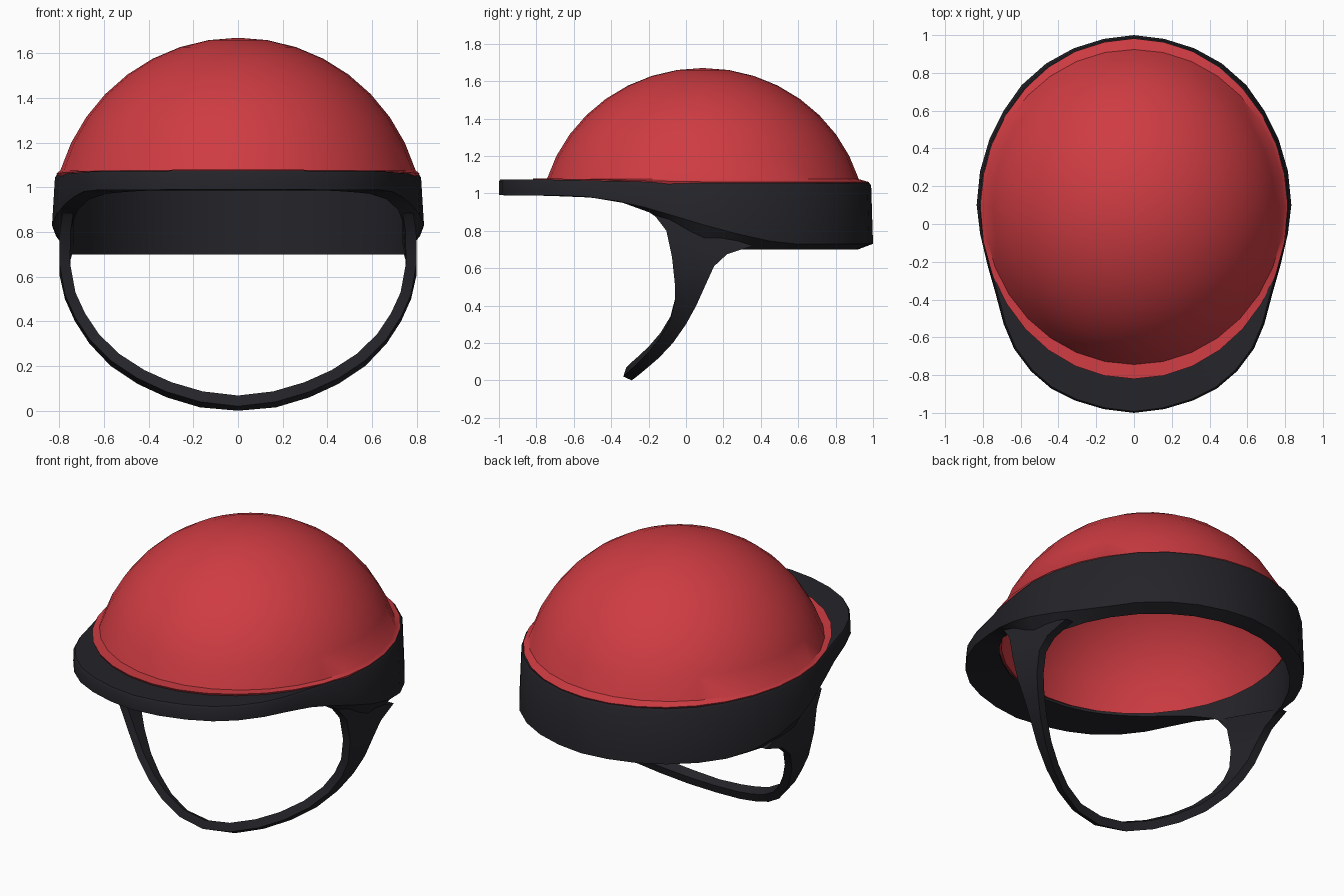
import bpy, bmesh, math
from mathutils import Vector

if "Cube" in bpy.data.objects:
    bpy.data.objects.remove(bpy.data.objects["Cube"])


def material(name, color):
    m = bpy.data.materials.new(name)
    m.diffuse_color = (*color, 1)
    m.use_nodes = True
    m.node_tree.nodes["Principled BSDF"].inputs["Base Color"].default_value = m.diffuse_color
    return m


RED = material("red_shell", (0.62, 0.045, 0.055, 1)[:3])
DARK = material("dark_trim", (0.018, 0.017, 0.022))


def lerp_table(table, y):
    """Piecewise linear lookup."""
    for (a, u), (b, v) in zip(table, table[1:]):
        if y <= b:
            return u + (v - u) * max(0, (y - a) / (b - a))
    return table[-1][1]


def loft(name, rings, mat, closed_u, closed_v, angle=35, cap=False):
    """Skin a list of point rings; u runs across rings, v runs along each ring."""
    bm = bmesh.new()
    vs = [[bm.verts.new(p) for p in r] for r in rings]
    n, k = len(vs), len(vs[0])
    for i in range(n if closed_u else n - 1):
        for j in range(k if closed_v else k - 1):
            a, b = vs[i], vs[(i + 1) % n]
            bm.faces.new((a[j], a[(j + 1) % k], b[(j + 1) % k], b[j]))
    if cap:
        bm.faces.new(vs[0])
        bm.faces.new(vs[-1])
    bmesh.ops.remove_doubles(bm, verts=bm.verts, dist=0.0005)
    bmesh.ops.recalc_face_normals(bm, faces=bm.faces)
    me = bpy.data.meshes.new(name)
    bm.to_mesh(me)
    bm.free()
    me.materials.append(mat)
    ob = bpy.data.objects.new(name, me)
    bpy.context.collection.objects.link(ob)
    bpy.ops.object.select_all(action='DESELECT')
    bpy.context.view_layer.objects.active = ob
    ob.select_set(True)
    bpy.ops.object.shade_smooth_by_angle(angle=math.radians(angle))
    return ob


# Heights that vary along the helmet from front to back
TOP = [(-1, 1.075), (-0.65, 1.072), (0, 1.056), (1, 1.054)]
OUTER_BOTTOM = [(-1, .99), (-.6, .987), (-.45, .975), (-.27, .94), (-.1, .89),
                (.1, .83), (.4, .75), (.6, .728), (1, .73)]
LIP = [(-1, .99), (-.6, .985), (-.42, .97), (-.27, .935), (-.12, .86),
       (.05, .72), (.2, .70), (1, .70)]
CY = 0.09

# Red shell: outer dome, flared flange, hidden seat and inner dome
SEG = 32


def oval(a, b, z, cy=CY):
    pts = []
    for i in range(SEG):
        t = 2 * math.pi * i / SEG
        y = cy + b * math.sin(t)
        pts.append((a * math.cos(t), y, z(y) if callable(z) else z))
    return pts


def dome(a, b, h, z0, start, steps=8):
    rings = []
    for i in range(steps + 1):
        t = math.radians(start + (90 - start) * i / steps)
        rings.append(oval(a * math.cos(t), b * math.sin(math.pi / 2 - t), z0 + h * math.sin(t)))
    return rings


shell = dome(.832, .872, .84, .83, 17)[::-1]
shell.append(oval(.813, .90, lambda y: lerp_table(TOP, y) + .006, .08))
shell.append(oval(.80, .88, 1.03, .085))
shell += dome(.78, .825, .80, .83, 11.5)
loft("helmet_shell", shell, RED, False, True, 40)

# Dark band with brim: section swept around the outline
HALF = [(0, -1), (.16, -.98), (.31, -.935), (.44, -.87), (.545, -.78), (.635, -.66),
        (.69, -.53), (.735, -.36), (.775, -.22), (.815, -.05), (.833, .1), (.815, .28),
        (.765, .45), (.69, .6), (.595, .735), (.465, .85), (.32, .93), (.16, .98), (0, 1)]
outline = HALF + [(-x, y) for x, y in HALF[-2:0:-1]]
band = []
for x, y in outline:
    t = math.atan2((y - CY) / .9, x / .83)
    c, s = math.cos(t), math.sin(t)
    ly = CY + .83 * s
    top = lerp_table(TOP, y)
    k = .984 if y > -.1 else .995
    yt = y * (.99 if y > 0 else 1)
    band.append([(.785 * c, CY + .835 * s, top - .01),
                 (x * k * .99, yt * .992, top),
                 (x * k, yt, top - .012),
                 (x, y, lerp_table(OUTER_BOTTOM, y)),
                 (.765 * c, ly, lerp_table(LIP, ly))])
loft("band_and_brim", band, DARK, True, True)

# Chin strap: outer x, then front and back edge as (y, z)
STATIONS = [(.785, (-.17, .885), (.36, .72)), (.798, (-.105, .80), (.22, .675)),
            (.80, (-.075, .66), (.15, .61)), (.775, (-.06, .52), (.10, .50)),
            (.73, (-.06, .42), (.055, .40)), (.665, (-.085, .32), (.0, .30)),
            (.57, (-.14, .225), (-.07, .20)), (.45, (-.205, .145), (-.145, .12)),
            (.32, (-.265, .085), (-.215, .06)), (.17, (-.315, .04), (-.27, .015)),
            (0, (-.335, .02), (-.29, 0))]


def strap_section(x, front, back):
    ring = []
    for (y, z), ends in ((front, (0, 1)), (back, (1, 0))):
        d = Vector((-x, 0, max(0, .68 - z))).normalized() * .048
        pair = [Vector((x, y, z)), Vector((x, y + .015 * (1 - x / .8), z)) + d]
        ring += [pair[e] for e in ends]
    return ring


half = [strap_section(*s) for s in STATIONS]
other = [[Vector((-p.x, p.y, p.z)) for p in r] for r in half[-2::-1]]
loft("chin_strap", half + other, DARK, False, True, 35, cap=True)
